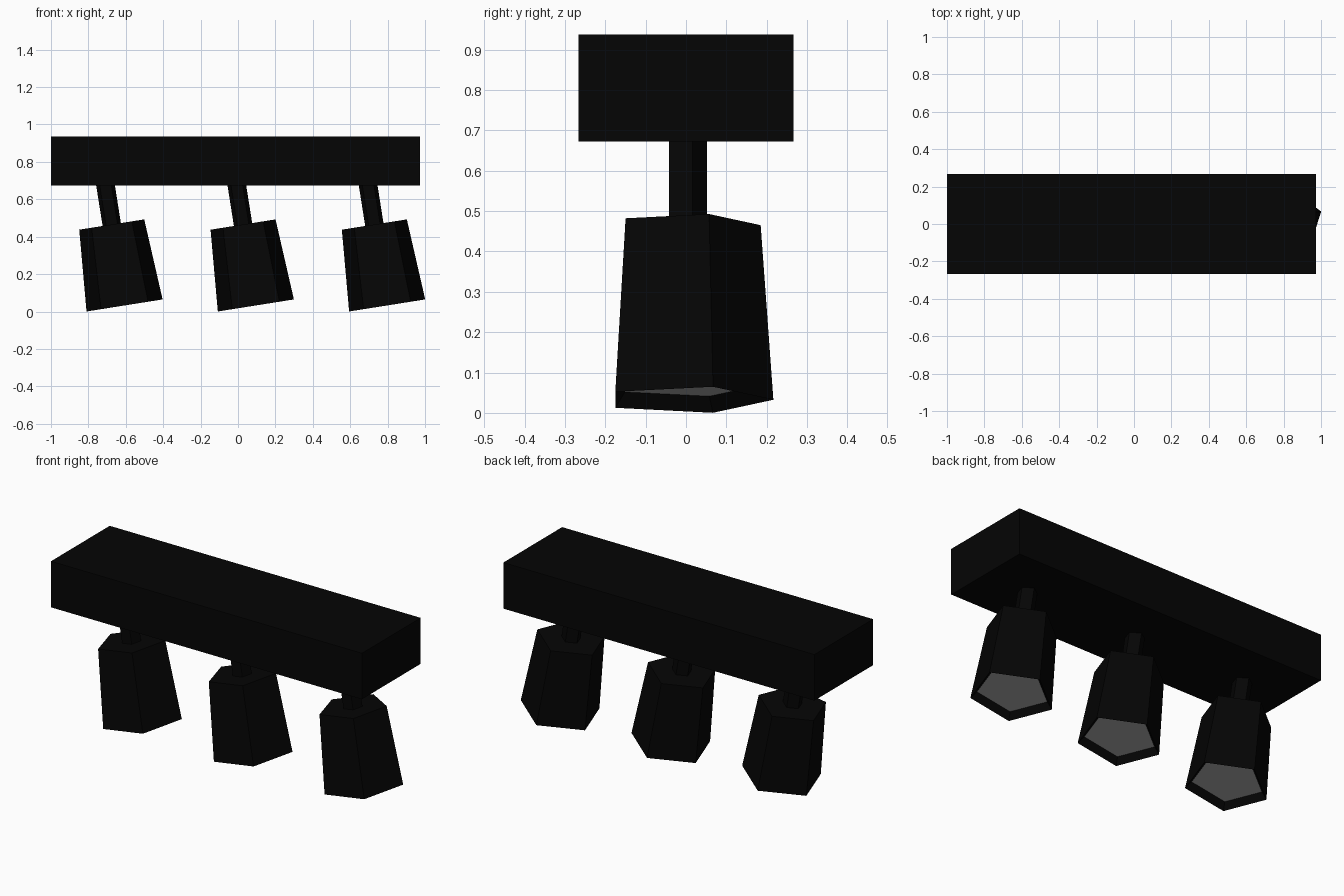
import bpy
import bmesh
from math import cos, sin, pi, radians
from mathutils import Vector

cube = bpy.data.objects.get("Cube")
if cube:
    bpy.data.objects.remove(cube, do_unlink=True)


def make_material(name, value):
    mat = bpy.data.materials.new(name)
    mat.use_nodes = True
    colour = (value, value, value, 1)
    mat.diffuse_color = colour
    mat.node_tree.nodes["Principled BSDF"].inputs["Base Color"].default_value = colour
    return mat


black = make_material("matte black", 0.0015)
grey = make_material("lens grey", 0.45)


def finish(bm, name, materials):
    mesh = bpy.data.meshes.new(name)
    bm.to_mesh(mesh)
    bm.free()
    for mat in materials:
        mesh.materials.append(mat)
    obj = bpy.data.objects.new(name, mesh)
    bpy.context.collection.objects.link(obj)
    return obj


def pentagon_loft(name, profile, materials, lens_cap=False):
    """Loft five-sided rings through (radius, height) pairs and cap both ends."""
    bm = bmesh.new()
    rings = []
    for radius, height in profile:
        angles = [pi / 2 + 2 * pi * i / 5 for i in range(5)]
        rings.append([bm.verts.new((radius * cos(a), radius * sin(a), height)) for a in angles])
    for low, high in zip(rings, rings[1:]):
        for i in range(5):
            j = (i + 1) % 5
            bm.faces.new((low[i], low[j], high[j], high[i]))
    bm.faces.new(rings[-1])
    lens = bm.faces.new(rings[0][::-1])
    bmesh.ops.recalc_face_normals(bm, faces=bm.faces)
    lens.material_index = int(lens_cap)
    return finish(bm, name, materials)


# Ceiling bar
bm = bmesh.new()
bmesh.ops.create_cube(bm, size=1)
bmesh.ops.scale(bm, vec=(1.972, 0.532, 0.264), verts=bm.verts)
bar = finish(bm, "ceiling_bar", [black])
bar.location = (-0.014, 0, 0.805)

# Three tilted spotlights, each a tapered shade with a recessed lens and a stem
tilt = radians(-9)
shade_length = 0.438
for label, offset in (("right", -0.702), ("middle", 0), ("left", 0.702)):
    shade = pentagon_loft(
        label + "_lamp_shade",
        [(0.187, 0.037), (0.2165, 0), (0.185, shade_length)],
        [black, grey], lens_cap=True)
    stem = pentagon_loft(
        label + "_lamp_stem",
        [(0.052, shade_length - 0.02), (0.052, shade_length + 0.25)], [black])
    for part in (shade, stem):
        part.location = Vector((offset + 0.0955, 0, 0.0325))
        part.rotation_euler.y = tilt
